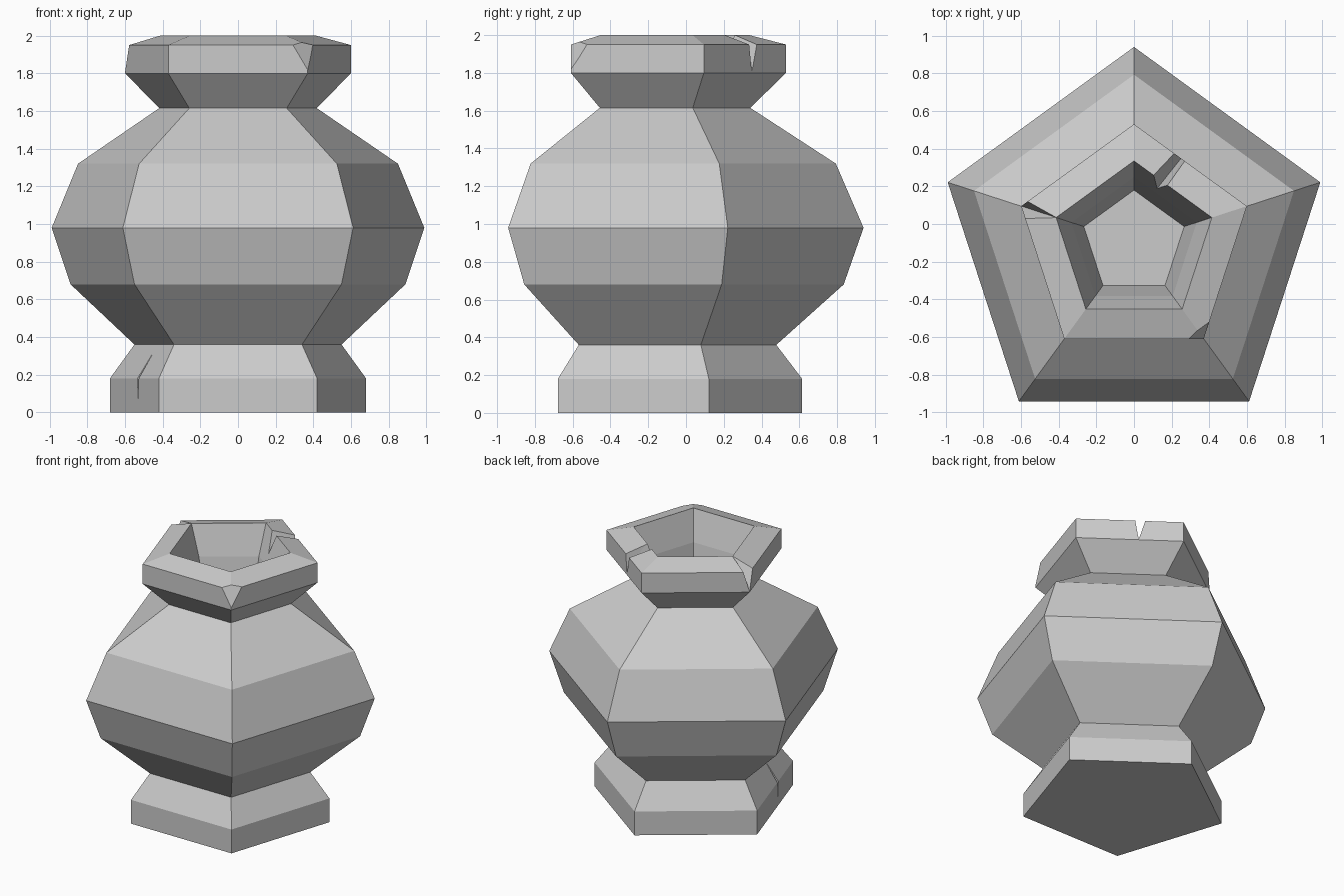
import bpy
import bmesh
import math
from mathutils import Vector

cube = bpy.data.objects.get("Cube")
if cube:
    bpy.data.objects.remove(cube, do_unlink=True)

SIDES = 5
CENTRE_Y = -0.1

stone = bpy.data.materials.new("grey_stone")
stone.use_nodes = True
stone.diffuse_color = (0.6, 0.6, 0.6, 1)
bsdf = stone.node_tree.nodes["Principled BSDF"]
bsdf.inputs["Base Color"].default_value = stone.diffuse_color
bsdf.inputs["Roughness"].default_value = 0.9


def finish(bm, name):
    bmesh.ops.recalc_face_normals(bm, faces=bm.faces)
    mesh = bpy.data.meshes.new(name)
    bm.to_mesh(mesh)
    bm.free()
    mesh.materials.append(stone)
    obj = bpy.data.objects.new(name, mesh)
    bpy.context.scene.collection.objects.link(obj)
    return obj


def lathe(name, profile):
    """Five-sided turned body, capped at both ends of the profile."""
    bm = bmesh.new()
    rings = []
    for radius, z in profile:
        angles = [math.pi / 2 + i * math.tau / SIDES for i in range(SIDES)]
        rings.append([bm.verts.new((radius * math.cos(a),
                                    CENTRE_Y + radius * math.sin(a), z)) for a in angles])
    for low, high in zip(rings, rings[1:]):
        for i in range(SIDES):
            j = (i + 1) % SIDES
            bm.faces.new((low[i], low[j], high[j], high[i]))
    bm.faces.new(rings[0])
    bm.faces.new(rings[-1])
    return finish(bm, name)


def carve(target, name, points):
    """Cut the convex hull of a few points out of the target."""
    bm = bmesh.new()
    for p in points:
        bm.verts.new(p)
    bmesh.ops.convex_hull(bm, input=bm.verts)
    cutter = finish(bm, name)
    cutter.hide_render = True
    cutter.hide_set(True)
    mod = target.modifiers.new(name, 'BOOLEAN')
    mod.operation = 'DIFFERENCE'
    mod.solver = 'EXACT'
    mod.object = cutter


# Foot, belly, neck and rim, then down the inside of the mouth
vase = lathe("vase", [
    (0.715, 0), (0.715, 0.18), (0.578, 0.36), (0.935, 0.68), (1.04, 0.98),
    (0.893, 1.32), (0.44, 1.615), (0.63, 1.8), (0.63, 1.95), (0.435, 2),
    (0.35, 1.78), (0.28, 1.45)])

# Groove along one rim corner
carve(vase, "corner_groove_cutter", [
    (-0.412, 0.034, 2.0), (-0.606, 0.098, 1.8), (-0.61, 0.2, 2.1),
    (-0.55, -0.04, 2.1), (-0.8, 0.16, 2.1), (-0.7, 0.13, 1.8)])

# Small chip off the front rim corner
carve(vase, "front_chip_cutter", [
    (0.28, -0.61, 1.97), (0.372, -0.612, 1.81), (0.4, -0.51, 1.97),
    (0.5, -0.75, 1.97), (0.5, -0.75, 1.81), (0.38, -0.58, 2.0)])

# V notch through the back rim
carve(vase, "back_notch_cutter", [
    (0.1, 0.16, 1.86), (0.275, 0.38, 1.8),
    (0.07, 0.24, 2.05), (0.16, 0.17, 2.05),
    (0.235, 0.45, 2.05), (0.325, 0.38, 2.05)])

# Thin crack in the foot, laid out in the plane square to its face
outward = Vector((-math.cos(math.pi / 10), -math.sin(math.pi / 10), 0))
along = Vector((-outward.y, outward.x, 0))
surface = Vector((-0.53, -0.34, 0))


def crack_point(z, out, side=0):
    return surface + outward * out + along * side + Vector((0, 0, z))


carve(vase, "foot_crack_cutter", [
    crack_point(0.05, 0), crack_point(0.18, -0.06), crack_point(0.33, -0.1),
    crack_point(0.18, 0.04, 0.018), crack_point(0.18, 0.04, -0.018)])
